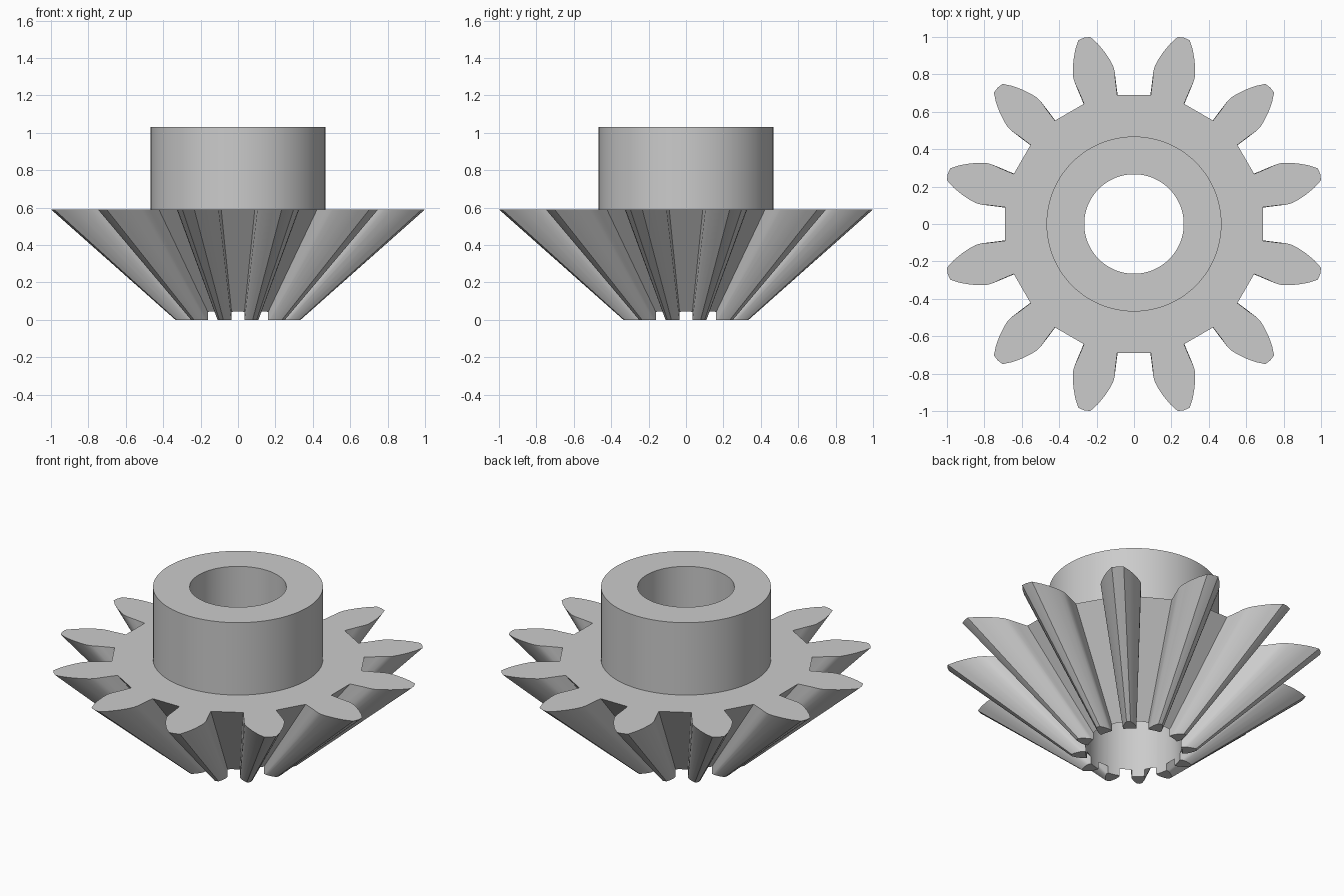
import bpy
import bmesh
from math import radians
from mathutils import Matrix, Vector

cube = bpy.data.objects.get("Cube")
if cube:
    bpy.data.objects.remove(cube, do_unlink=True)

TEETH = 12
GEAR_TOP, HUB_TOP = 0.59, 1.03
HUB_RADIUS, BORE_RADIUS = 0.468, 0.266
BOTTOM_SCALE = 0.335

steel = bpy.data.materials.new("plain grey")
steel.use_nodes = True
grey = (0.6, 0.6, 0.6, 1)
steel.diffuse_color = grey
steel.node_tree.nodes["Principled BSDF"].inputs["Base Color"].default_value = grey


def add_object(name, bm):
    bmesh.ops.recalc_face_normals(bm, faces=bm.faces)
    mesh = bpy.data.meshes.new(name)
    bm.to_mesh(mesh)
    bm.free()
    mesh.materials.append(steel)
    obj = bpy.data.objects.new(name, mesh)
    bpy.context.collection.objects.link(obj)
    return obj


def cylinder(name, radius, low, high):
    bm = bmesh.new()
    bmesh.ops.create_cone(bm, cap_ends=True, segments=96, radius1=radius, radius2=radius,
                          depth=high - low,
                          matrix=Matrix.Translation((0, 0, (low + high) / 2)))
    return add_object(name, bm)


def combine(target, tool, operation):
    mod = target.modifiers.new(operation, 'BOOLEAN')
    mod.operation, mod.solver, mod.object = operation, 'EXACT', tool
    tool.hide_render = True
    bpy.ops.object.select_all(action='DESELECT')
    target.select_set(True)
    bpy.context.view_layer.objects.active = target
    bpy.ops.object.modifier_apply(modifier=mod.name)
    bpy.data.objects.remove(tool, do_unlink=True)


# Tooth flank from root to tip: (distance from axis, half width)
flank = [(0.69, 0.092), (0.77, 0.103), (0.815, 0.111), (0.845, 0.111), (0.88, 0.103),
         (0.93, 0.086), (0.98, 0.063), (1.0265, 0.033)]
tooth = [(u, -w) for u, w in flank] + [(1.031, 0)] + [(u, w) for u, w in reversed(flank)]
outline = []
for i in range(TEETH):
    turn = Matrix.Rotation(radians(15 + i * 360 / TEETH), 3, 'Z')
    outline += [turn @ Vector((u, w, 0)) for u, w in tooth]

# Toothed cone tapering down to the small end
bm = bmesh.new()
low = [bm.verts.new((p.x * BOTTOM_SCALE, p.y * BOTTOM_SCALE, 0)) for p in outline]
high = [bm.verts.new((p.x, p.y, GEAR_TOP)) for p in outline]
bm.faces.new(low[::-1])
bm.faces.new(high)
for i in range(len(low)):
    j = (i + 1) % len(low)
    bm.faces.new((low[i], low[j], high[j], high[i]))
gear = add_object("bevel_gear", bm)

# Hub on the wide end, then the bore through everything
combine(gear, cylinder("hub", HUB_RADIUS, 0.45, HUB_TOP), 'UNION')
combine(gear, cylinder("bore_cutter", BORE_RADIUS, -0.2, HUB_TOP + 0.2), 'DIFFERENCE')

bpy.ops.object.shade_smooth_by_angle(angle=radians(25))
